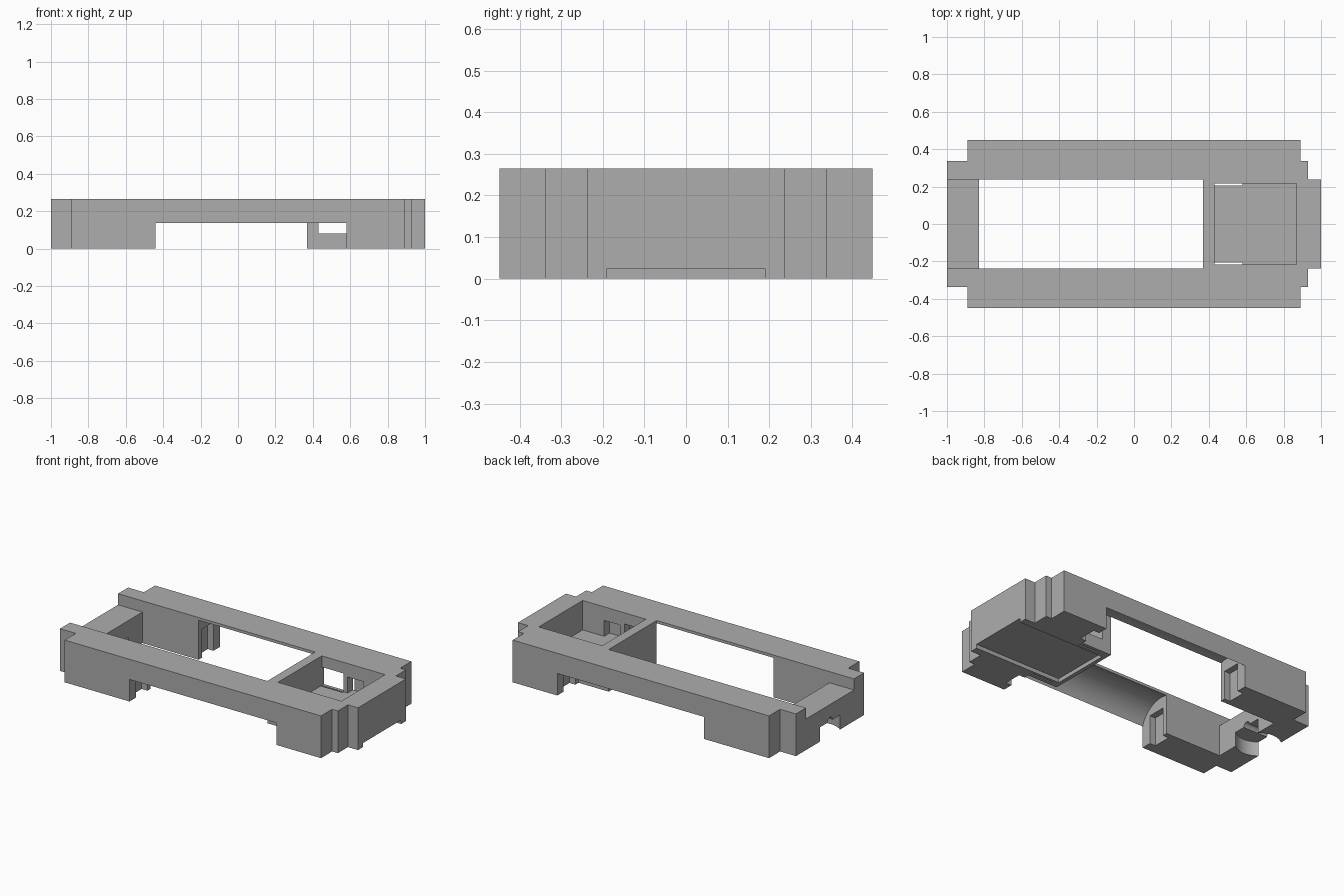
import bpy, bmesh, math

if "Cube" in bpy.data.objects:
    bpy.data.objects.remove(bpy.data.objects["Cube"])

grey = bpy.data.materials.new("plain grey")
grey.diffuse_color = (0.42, 0.42, 0.42, 1)
grey.use_nodes = True
grey.node_tree.nodes["Principled BSDF"].inputs["Base Color"].default_value = grey.diffuse_color


def prism(name, points, a, b, axis):
    """Extrude a closed outline from a to b along x or z."""
    place = {"x": lambda p, t: (t, p[0], p[1]), "z": lambda p, t: (p[0], p[1], t)}[axis]
    bm = bmesh.new()
    base = bm.faces.new([bm.verts.new(place(p, a)) for p in points])
    top = bmesh.ops.extrude_face_region(bm, geom=[base])["geom"]
    shift = (b - a, 0, 0) if axis == "x" else (0, 0, b - a)
    bmesh.ops.translate(bm, vec=shift, verts=[g for g in top if isinstance(g, bmesh.types.BMVert)])
    bmesh.ops.recalc_face_normals(bm, faces=bm.faces)
    mesh = bpy.data.meshes.new(name)
    bm.to_mesh(mesh)
    bm.free()
    mesh.materials.append(grey)
    ob = bpy.data.objects.new(name, mesh)
    bpy.context.collection.objects.link(ob)
    return ob


def cut(cutter):
    mod = frame.modifiers.new(cutter.name, "BOOLEAN")
    mod.operation = "DIFFERENCE"
    mod.solver = "EXACT"
    mod.object = cutter
    bpy.context.view_layer.objects.active = frame
    bpy.ops.object.modifier_apply(modifier=mod.name)
    bpy.data.objects.remove(cutter)


def cut_box(name, x0, x1, y0, y1, z0, z1):
    cut(prism(name, [(x0, y0), (x1, y0), (x1, y1), (x0, y1)], z0, z1, "z"))


def circle(cx, cy, r, n=32):
    return [(cx + r * math.cos(2 * math.pi * i / n), cy + r * math.sin(2 * math.pi * i / n))
            for i in range(n)]


# Stepped frame body
half = [(1, 0.238), (0.93, 0.238), (0.93, 0.338), (0.89, 0.338), (0.89, 0.448),
        (-0.89, 0.448), (-0.89, 0.338), (-1, 0.338)]
outline = half + [(x, -y) for x, y in reversed(half)]
frame = prism("frame", outline, 0, 0.265, "z")

# Main opening, square pocket, lowered end ledge and sliding cover recess
cut_box("main_opening", -0.83, 0.37, -0.238, 0.238, -0.1, 0.4)
cut_box("pocket", 0.43, 0.87, -0.217, 0.217, 0.08, 0.4)
cut_box("end_ledge", -1.1, -0.82, -0.238, 0.238, 0.195, 0.4)
cut_box("cover_recess", 0.395, 1.1, -0.19, 0.19, -0.1, 0.025)

# Coved underside of each rail, with slots, pocket windows and recesses
for s in (-1, 1):
    arc = []
    for i in range(17):
        y = 0.238 + (0.455 - 0.238) * i / 16
        arc.append((s * y, 0.085 + math.sqrt(0.17 ** 2 - (y - 0.288) ** 2)))
    cove = arc + [(s * 0.5, 0.135), (s * 0.5, -0.1), (s * 0.238, -0.1)]
    cut(prism("rail_cove", cove, -0.44, 0.58, "x"))

    def side_box(name, x0, x1, y0, y1, z0, z1):
        ya, yb = sorted((s * y0, s * y1))
        cut_box(name, x0, x1, ya, yb, z0, z1)

    side_box("leg_slot_left", -0.48, -0.43, 0.27, 0.385, -0.1, 0.18)
    side_box("leg_slot_right", 0.57, 0.62, 0.27, 0.385, -0.1, 0.18)
    side_box("pocket_window", 0.43, 0.58, 0.2, 0.26, 0.08, 0.195)
    side_box("pocket_recess", 0.61, 0.72, 0.2, 0.27, 0.08, 0.18)
    side_box("floor_slit", 0.43, 0.58, 0.207, 0.217, -0.1, 0.1)

# Round notch and small cable hole in the end wall
cut(prism("round_notch", circle(-0.915, 0, 0.13), -0.1, 0.09, "z"))
cut(prism("cable_hole", circle(0, 0.09, 0.025, 16), -1.1, -0.8, "x"))

bpy.ops.object.select_all(action="DESELECT")
frame.select_set(True)
bpy.context.view_layer.objects.active = frame
bpy.ops.object.shade_smooth_by_angle(angle=math.radians(30))
